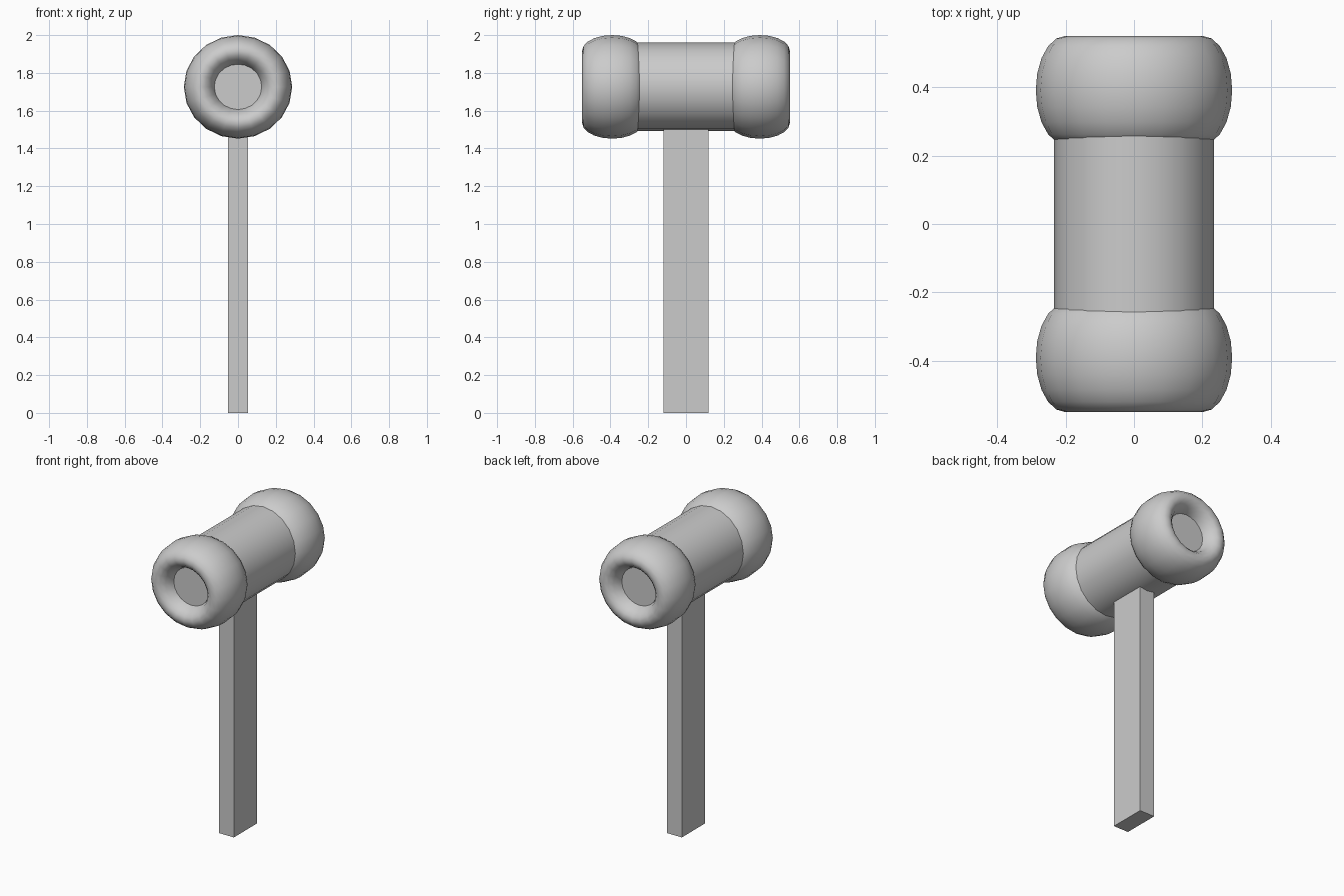
import bpy
import math

if "Cube" in bpy.data.objects:
    bpy.data.objects.remove(bpy.data.objects["Cube"])

HEAD_Z = 1.726


def finish(obj, name, angle=None):
    obj.name = name
    bpy.ops.object.transform_apply(location=False, rotation=True, scale=True)
    if angle:
        bpy.ops.object.shade_smooth_by_angle(angle=math.radians(angle))


# Handle: flat rectangular shaft ending inside the head
bpy.ops.mesh.primitive_cube_add(size=1, location=(0, 0, 0.775))
handle = bpy.context.object
handle.scale = (0.106, 0.236, 1.55)
finish(handle, "handle")

# Head barrel: cylinder along y, its caps show inside the end rings
bpy.ops.mesh.primitive_cylinder_add(vertices=20, radius=0.234, depth=0.94,
                                    location=(0, 0, HEAD_Z),
                                    rotation=(math.pi / 2, 0, 0))
finish(bpy.context.object, "head_barrel", 40)

# End rings: stretched tori wrapped around both barrel ends
for side, label in ((-1, "front"), (1, "back")):
    bpy.ops.mesh.primitive_torus_add(major_segments=20, minor_segments=20,
                                     major_radius=0.2, minor_radius=0.087,
                                     location=(0, side * 0.391, HEAD_Z),
                                     rotation=(math.pi / 2, 0, 0))
    ring = bpy.context.object
    ring.scale = (1.0, 0.955, 0.159 / 0.087)
    finish(ring, label + "_head_ring", 60)
